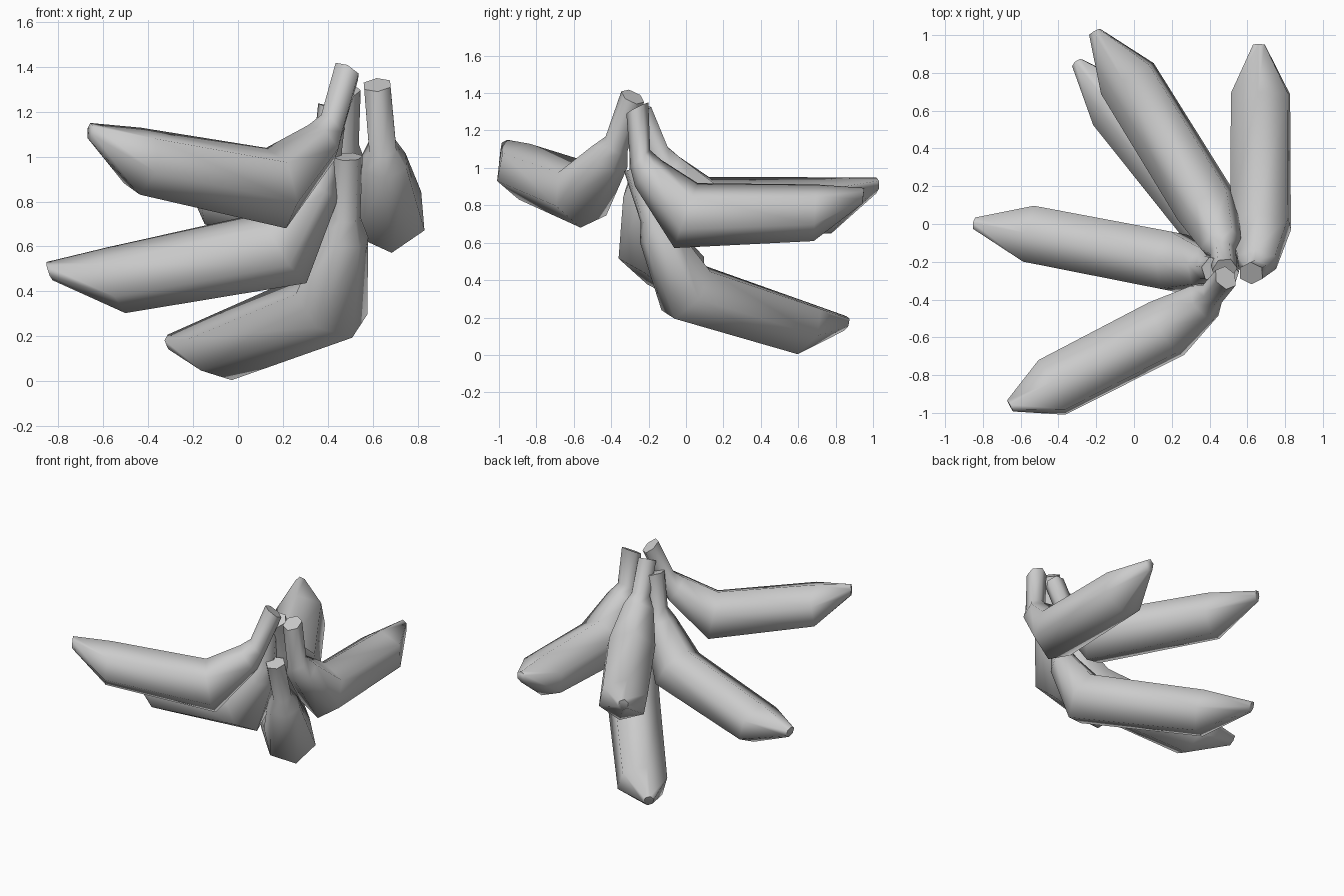
import bpy, bmesh, math
from mathutils import Vector

cube = bpy.data.objects.get("Cube")
if cube:
    bpy.data.objects.remove(cube)

mat = bpy.data.materials.new("plain_grey")
mat.use_nodes = True
GREY = (0.6, 0.6, 0.6, 1)
mat.diffuse_color = GREY
mat.node_tree.nodes["Principled BSDF"].inputs["Base Color"].default_value = GREY

SIDES = 6
BODY_LENGTH, STEM_REACH = 0.69, 0.64
# Ring profile from stem to tip: along body, up, tilt, half height, half width
PROFILE = [
    (-0.27, 0.58, 64, 0.066, 0.068),
    (-0.24, 0.31, 48, 0.072, 0.070),
    (-0.20, 0.235, 46, 0.10, 0.115),
    (0.0, 0.0, 21, 0.185, 0.178),
    (0.69, 0.0, 4, 0.152, 0.174),
    (0.95, 0.085, 8, 0.043, 0.035),
]


def banana(name, bend, body_end, stem_top):
    """Six-sided fruit bent in the plane through its bend, body end and stem top."""
    bend, body_end, stem_top = map(Vector, (bend, body_end, stem_top))
    body, stem = body_end - bend, stem_top - bend
    along = body.normalized()
    up = (stem - along * stem.dot(along)).normalized()
    side = along.cross(up)
    bm = bmesh.new()
    rings = []
    for i, (a, u, tilt, height, width) in enumerate(PROFILE):
        scale = body.length / BODY_LENGTH if a > 0 else stem.length / STEM_REACH
        centre = bend + (along * a + up * u) * scale
        if i == 0:
            centre = stem_top
        t = math.radians(tilt)
        ring_up = along * math.sin(t) + up * math.cos(t)
        angles = [math.tau * k / SIDES for k in range(SIDES)]
        rings.append([bm.verts.new(centre + ring_up * height * math.cos(g)
                                   + side * width * math.sin(g)) for g in angles])
    for r0, r1 in zip(rings, rings[1:]):
        for k in range(SIDES):
            n = (k + 1) % SIDES
            bm.faces.new((r0[k], r0[n], r1[n], r1[k]))
    # Flat caps on the stem and tip
    bm.faces.new(rings[0])
    bm.faces.new(rings[-1])
    bmesh.ops.recalc_face_normals(bm, faces=bm.faces)
    mesh = bpy.data.meshes.new(name)
    bm.to_mesh(mesh)
    bm.free()
    mesh.materials.append(mat)
    obj = bpy.data.objects.new(name, mesh)
    bpy.context.collection.objects.link(obj)
    bpy.ops.object.select_all(action="DESELECT")
    obj.select_set(True)
    bpy.context.view_layer.objects.active = obj
    bpy.ops.object.shade_smooth_by_angle(angle=math.radians(65))


# The bunch: bend, body end and stem top of each fruit
banana("front_banana", (0.17, -0.555, 0.86), (-0.435, -0.865, 0.98), (0.485, -0.285, 1.38))
banana("side_banana", (0.21, -0.20, 0.594), (-0.54, -0.055, 0.45), (0.42, -0.24, 1.22))
banana("upper_back_banana", (0.388, 0.085, 0.78), (-0.035, 0.77, 0.80), (0.48, -0.24, 1.30))
banana("lower_back_banana", (0.417, 0.0, 0.342), (-0.08, 0.614, 0.146), (0.49, -0.27, 1.0))
banana("outer_back_banana", (0.67, 0.0, 0.745), (0.67, 0.69, 0.76), (0.62, -0.26, 1.32))
